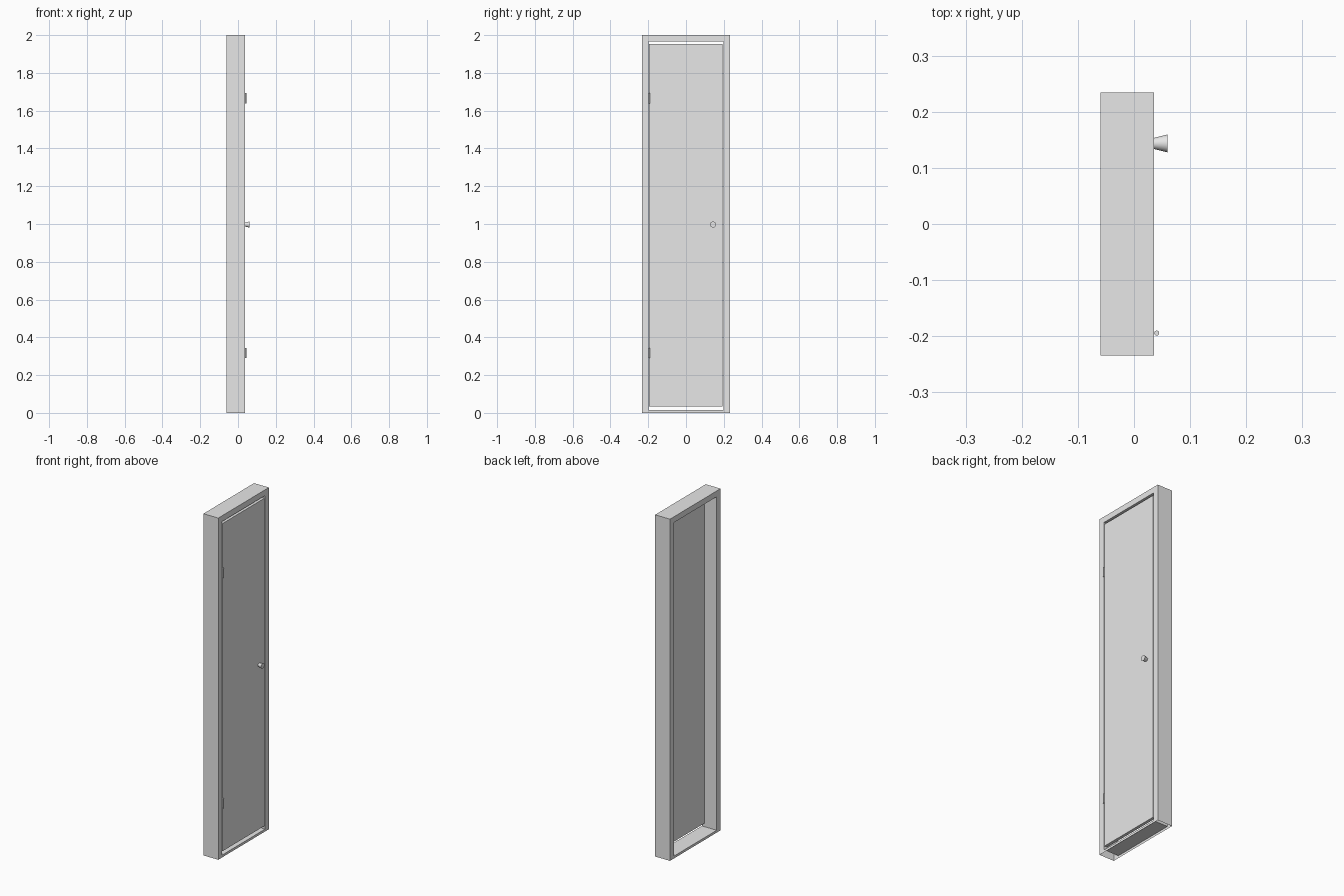
import bpy
import bmesh
from math import pi, radians

cube = bpy.data.objects.get("Cube")
if cube:
    bpy.data.objects.remove(cube, do_unlink=True)

# One plain grey for every part
GREY = (0.8, 0.8, 0.8, 1.0)
grey = bpy.data.materials.new("light_grey")
grey.use_nodes = True
grey.diffuse_color = GREY
grey.node_tree.nodes["Principled BSDF"].inputs["Base Color"].default_value = GREY

BACK, FRONT = -0.06, 0.036      # depth of the frame along x
HALF_W, HEIGHT = 0.234, 2.0     # outer size of the frame
OPEN_W, SILL, HEAD = 0.198, 0.014, 1.966   # opening in the frame


def box(name, low, high):
    """Axis-aligned box between two corners."""
    bpy.ops.mesh.primitive_cube_add(
        size=1, location=[(a + b) / 2 for a, b in zip(low, high)])
    ob = bpy.context.object
    ob.name = name
    ob.scale = [b - a for a, b in zip(low, high)]
    bpy.ops.object.transform_apply(location=False, rotation=False, scale=True)
    ob.data.materials.append(grey)
    return ob


def turned(name, r_start, r_end, length, location, rotation=(0, 0, 0)):
    """Round part with smooth sides and sharp rims."""
    bpy.ops.mesh.primitive_cone_add(vertices=24, radius1=r_start, radius2=r_end,
                                    depth=length, location=location, rotation=rotation)
    ob = bpy.context.object
    ob.name = name
    ob.data.materials.append(grey)
    bpy.ops.object.shade_smooth_by_angle(angle=radians(35))
    return ob


# Door frame: hollow casing around an opening, left open underneath
def rectangle(bm, x, half, bottom, top):
    corners = [(-half, bottom), (half, bottom), (half, top), (-half, top)]
    return [bm.verts.new((x, y, z)) for y, z in corners]


bm = bmesh.new()
outer_back = rectangle(bm, BACK, HALF_W, 0, HEIGHT)
outer_front = rectangle(bm, FRONT, HALF_W, 0, HEIGHT)
inner_back = rectangle(bm, BACK, OPEN_W, SILL, HEAD)
inner_front = rectangle(bm, FRONT, OPEN_W, SILL, HEAD)
for i in range(4):
    j = (i + 1) % 4
    bm.faces.new((outer_front[i], outer_front[j], inner_front[j], inner_front[i]))
    bm.faces.new((outer_back[j], outer_back[i], inner_back[i], inner_back[j]))
    bm.faces.new((inner_front[i], inner_front[j], inner_back[j], inner_back[i]))
    if i > 0:   # the underside stays open
        bm.faces.new((outer_front[j], outer_front[i], outer_back[i], outer_back[j]))
mesh = bpy.data.meshes.new("door_frame")
bm.to_mesh(mesh)
bm.free()
mesh.materials.append(grey)
frame = bpy.data.objects.new("door_frame", mesh)
bpy.context.collection.objects.link(frame)

# Door leaf, flush with the frame's hinge side
box("door_leaf", (0.018, -0.195, 0.035), (FRONT, 0.194, 1.953))

# Hinge barrels
for name, z in (("lower_hinge", 0.317), ("upper_hinge", 1.666)):
    turned(name, 0.0045, 0.0045, 0.055, (0.0405, -0.1945, z))

# Flared door knob
turned("door_knob", 0.010, 0.016, 0.024, (0.048, 0.1435, 0.997), (0, pi / 2, 0))
